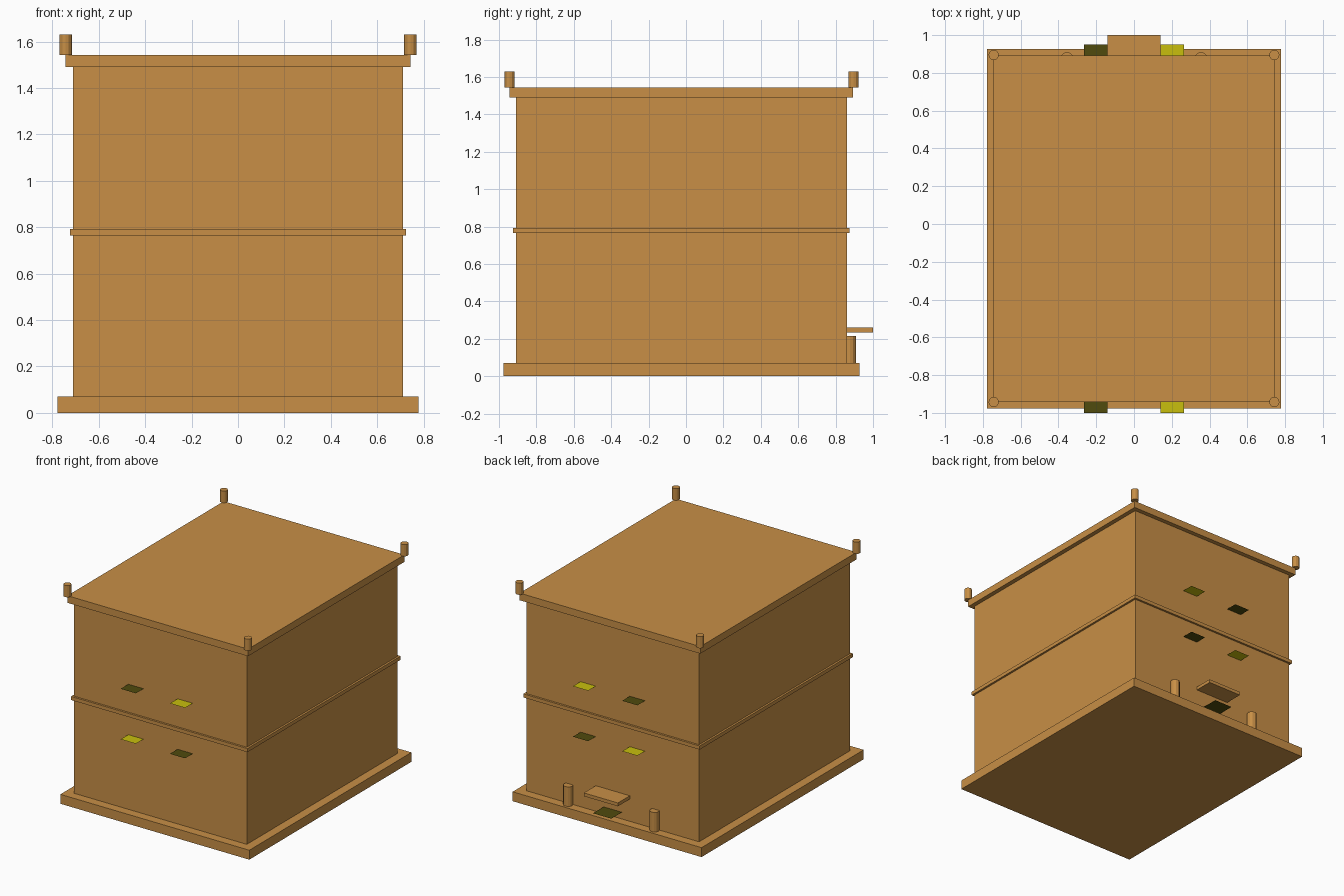
import bpy
import bmesh
from mathutils import Matrix, Vector

old = bpy.data.objects.get("Cube")
if old:
    bpy.data.objects.remove(old, do_unlink=True)


def make_material(name, rgb):
    mat = bpy.data.materials.new(name)
    mat.use_nodes = True
    color = (*rgb, 1)
    mat.diffuse_color = color
    mat.node_tree.nodes["Principled BSDF"].inputs["Base Color"].default_value = color
    return mat


wood = make_material("honey wood", (0.577, 0.275, 0.061))
yellow = make_material("yellow", (0.58, 0.52, 0.004))
olive = make_material("dark olive", (0.08, 0.07, 0.004))


def finish(name, bm, mat):
    mesh = bpy.data.meshes.new(name)
    bm.to_mesh(mesh)
    bm.free()
    mesh.materials.append(mat)
    obj = bpy.data.objects.new(name, mesh)
    bpy.context.collection.objects.link(obj)
    return obj


def placement(low, high):
    low, high = Vector(low), Vector(high)
    return Matrix.Translation((low + high) / 2) @ Matrix.Diagonal((*(high - low), 1))


def box(name, low, high):
    bm = bmesh.new()
    bmesh.ops.create_cube(bm, size=1, matrix=placement(low, high))
    return finish(name, bm, wood)


def sheet(name, x, y, z, mat):
    """Thin horizontal sheet spanning the x and y ranges."""
    bm = bmesh.new()
    bmesh.ops.create_grid(bm, x_segments=1, y_segments=1, size=0.5,
                          matrix=placement((x[0], y[0], z), (x[1], y[1], z)))
    return finish(name, bm, mat)


def peg(name, x, y, z_low, z_high, radius):
    bm = bmesh.new()
    bmesh.ops.create_cone(bm, cap_ends=True, segments=12, radius1=radius, radius2=radius,
                          depth=z_high - z_low,
                          matrix=Matrix.Translation((x, y, (z_low + z_high) / 2)))
    return finish(name, bm, wood)


# Stacked box: every layer is the body outline with its own overhang
FRONT, BACK, HALF_WIDTH = -0.91, 0.86, 0.71


def layer(name, overhang, z_low, z_high):
    w = HALF_WIDTH + overhang
    return box(name, (-w, FRONT - overhang, z_low), (w, BACK + overhang, z_high))


layer("base_board", 0.067, 0, 0.07)
layer("body", 0, 0.07, 1.49)
layer("middle_band", 0.015, 0.765, 0.792)
layer("lid", 0.033, 1.49, 1.543)

# Pegs on the lid corners
for side, x in (("right", -0.743), ("left", 0.743)):
    for end, y in (("front", -0.943), ("back", 0.895)):
        peg(f"{end}_{side}_lid_peg", x, y, 1.543, 1.63, 0.027)

# Coloured flaps on front and back, swapping colour between the rows
for end, y in (("front", (FRONT - 0.09, FRONT)), ("back", (BACK, BACK + 0.09))):
    for row, z, mats in (("upper", 1.0, (olive, yellow)), ("lower", 0.625, (yellow, olive))):
        sheet(f"{end}_{row}_right_flap", (-0.265, -0.14), y, z, mats[0])
        sheet(f"{end}_{row}_left_flap", (0.14, 0.265), y, z, mats[1])

# Entrance at the back: shelf, dark sheet and two posts
box("entrance_shelf", (-0.14, BACK, 0.235), (0.14, 1.0, 0.26))
sheet("entrance_sheet", (-0.075, 0.075), (BACK, 0.985), 0.12, olive)
for side, x in (("right", -0.355), ("left", 0.355)):
    peg(f"{side}_entrance_post", x, 0.876, 0.07, 0.215, 0.034)
